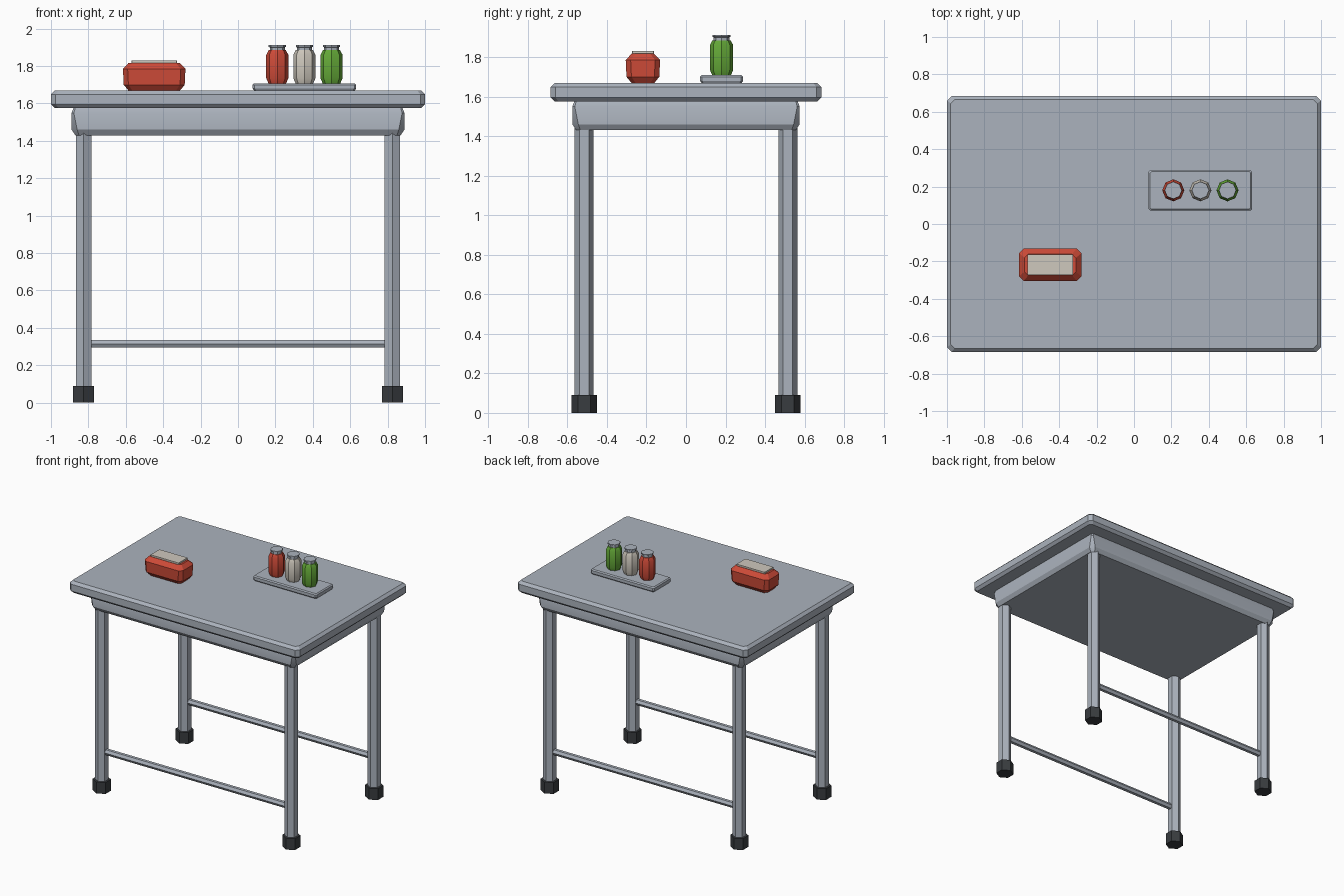
import bpy, bmesh, math

cube = bpy.data.objects.get("Cube")
if cube:
    bpy.data.objects.remove(cube, do_unlink=True)


def material(name, rgb):
    m = bpy.data.materials.new(name)
    m.use_nodes = True
    m.diffuse_color = (*rgb, 1)
    m.node_tree.nodes["Principled BSDF"].inputs["Base Color"].default_value = (*rgb, 1)
    return m


steel = material("steel", (0.41, 0.45, 0.51))
rubber = material("dark rubber", (0.04, 0.045, 0.05))
red = material("red", (0.62, 0.07, 0.04))
cream = material("cream", (0.62, 0.58, 0.51))
green = material("green", (0.13, 0.40, 0.04))


def finish(name, bm, mat, angle=30):
    bmesh.ops.recalc_face_normals(bm, faces=bm.faces)
    mesh = bpy.data.meshes.new(name)
    bm.to_mesh(mesh)
    bm.free()
    mesh.materials.append(mat)
    ob = bpy.data.objects.new(name, mesh)
    bpy.context.collection.objects.link(ob)
    bpy.ops.object.select_all(action="DESELECT")
    ob.select_set(True)
    bpy.context.view_layer.objects.active = ob
    bpy.ops.object.shade_smooth_by_angle(angle=math.radians(angle))
    return ob


def loft(name, rings, mat):
    """Skin a stack of equal-length point rings and cap both ends."""
    bm = bmesh.new()
    loops = [[bm.verts.new(p) for p in ring] for ring in rings]
    n = len(loops[0])
    for a, b in zip(loops, loops[1:]):
        for i in range(n):
            j = (i + 1) % n
            bm.faces.new((a[i], a[j], b[j], b[i]))
    bm.faces.new(loops[0])
    bm.faces.new(loops[-1])
    return finish(name, bm, mat)


def slab(name, center, half, profile, mat):
    """Chamfered rectangle; profile rows are (z, inset, corner chamfer)."""
    rings = []
    for z, inset, c in profile:
        w, d = half[0] - inset, half[1] - inset
        pts = [(w, d - c), (w - c, d), (c - w, d), (-w, d - c),
               (-w, c - d), (c - w, -d), (w - c, -d), (w, c - d)]
        rings.append([(center[0] + x, center[1] + y, z) for x, y in pts])
    return loft(name, rings, mat)


def turned(name, center, profile, sides, mat):
    """Upright faceted solid; profile rows are (radius, z)."""
    rings = []
    for r, z in profile:
        angles = [math.tau * i / sides + math.pi / 2 for i in range(sides)]
        rings.append([(center[0] + r * math.cos(a), center[1] + r * math.sin(a), z)
                      for a in angles])
    return loft(name, rings, mat)


# Table top and the apron box beneath it
slab("table_top", (0, 0), (1, 0.685),
     [(1.575, 0.02, 0.02), (1.595, 0, 0.025), (1.648, 0, 0.025), (1.668, 0.02, 0.02)], steel)
slab("apron", (0, 0), (0.89, 0.575),
     [(1.43, 0.02, 0.02), (1.46, 0, 0.03), (1.55, 0, 0.012), (1.575, 0.01, 0.01)], steel)

# Hexagonal legs with rubber feet, and long side rails
for fb, y in (("front", -0.515), ("back", 0.515)):
    for lr, x in (("left", 0.825), ("right", -0.825)):
        turned(f"{fb}_{lr}_leg", (x, y), [(0.048, 0.05), (0.048, 1.45)], 6, steel)
        turned(f"{fb}_{lr}_foot", (x, y), [(0.065, 0), (0.065, 0.09)], 6, rubber)
    rail = turned(f"{fb}_rail", (0, 0), [(0.024, -0.8), (0.024, 0.8)], 6, steel)
    rail.rotation_euler.y = math.pi / 2
    rail.location = (0, y, 0.315)

# Tray with three lidded jars
slab("tray", (0.355, 0.18), (0.277, 0.109),
     [(1.668, 0.008, 0.008), (1.68, 0, 0.01), (1.7, 0, 0.01), (1.708, 0.008, 0.008)], steel)
for name, x, mat in (("red", 0.21, red), ("cream", 0.355, cream), ("green", 0.5, green)):
    turned(f"{name}_jar", (x, 0.18),
           [(0.046, 1.705), (0.059, 1.735), (0.059, 1.86), (0.046, 1.885)], 8, mat)
    turned(f"{name}_jar_lid", (x, 0.18),
           [(0.04, 1.88), (0.04, 1.9), (0.046, 1.903), (0.046, 1.912)], 8, steel)

# Napkin box with a paper stack on top
slab("napkin_box", (-0.448, -0.218), (0.167, 0.087),
     [(1.668, 0.03, 0.02), (1.7, 0.004, 0.025), (1.785, 0, 0.025), (1.817, 0.03, 0.02)], red)
slab("napkins", (-0.448, -0.218), (0.122, 0.055),
     [(1.81, 0, 0.002), (1.83, 0, 0.002)], cream)
